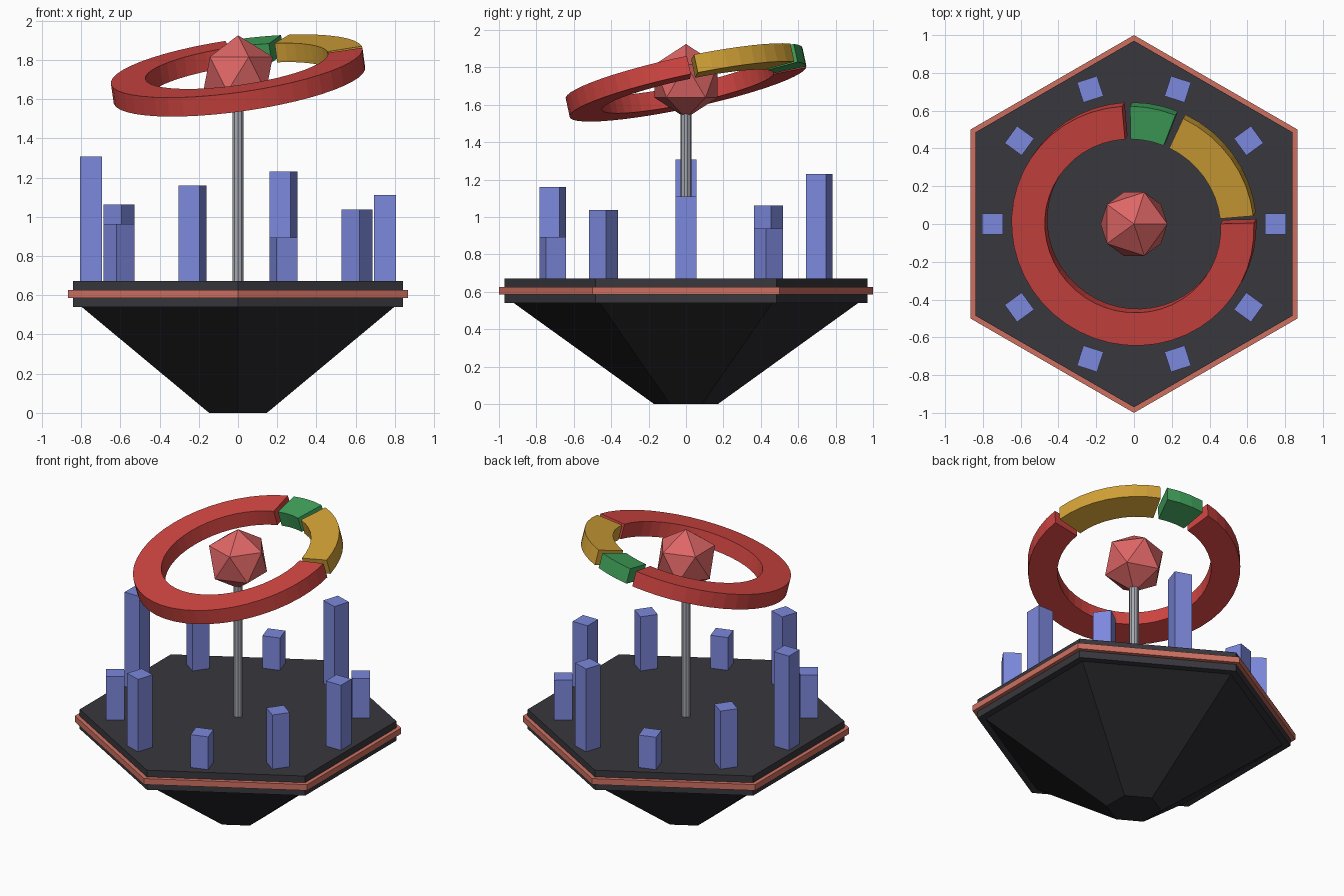
import bpy, bmesh, math
from mathutils import Matrix

if "Cube" in bpy.data.objects:
    bpy.data.objects.remove(bpy.data.objects["Cube"])


def material(name, rgb):
    """Flat colour from sRGB 0-255 values."""
    m = bpy.data.materials.new(name)
    lin = [((c / 255 + 0.055) / 1.055) ** 2.4 for c in rgb]
    m.diffuse_color = (*lin, 1)
    m.use_nodes = True
    m.node_tree.nodes["Principled BSDF"].inputs["Base Color"].default_value = m.diffuse_color
    return m


slate = material("slate", (56, 55, 61))
charcoal = material("charcoal", (42, 41, 45))
copper = material("copper", (206, 112, 97))
blue = material("periwinkle", (124, 136, 220))
grey = material("steel grey", (166, 169, 177))
coral = material("coral", (222, 102, 102))
red = material("red", (208, 69, 65))
gold = material("gold", (211, 162, 55))
green = material("green", (65, 162, 91))


def finish(name, bm, mat):
    bmesh.ops.recalc_face_normals(bm, faces=bm.faces)
    me = bpy.data.meshes.new(name)
    bm.to_mesh(me)
    bm.free()
    me.materials.append(mat)
    ob = bpy.data.objects.new(name, me)
    bpy.context.collection.objects.link(ob)
    return ob


def prism(name, sides, r_low, r_high, z_low, z_high, mat):
    """Upright prism or frustum with a corner on the y axis."""
    bm = bmesh.new()
    rings = []
    for r, z in ((r_low, z_low), (r_high, z_high)):
        angles = [math.pi / 2 + math.tau * i / sides for i in range(sides)]
        rings.append([bm.verts.new((r * math.cos(a), r * math.sin(a), z)) for a in angles])
    for ring in rings:
        bm.faces.new(ring)
    for i in range(sides):
        j = (i + 1) % sides
        bm.faces.new((rings[0][i], rings[0][j], rings[1][j], rings[1][i]))
    return finish(name, bm, mat)


def ring_segment(name, start, end, mat, inner=0.47, outer=0.648, thick=0.1):
    """Rectangular-section arc, angles in degrees."""
    bm = bmesh.new()
    steps = max(3, round((end - start) / 7.5))
    sections = []
    for i in range(steps + 1):
        a = math.radians(start + (end - start) * i / steps)
        sections.append([bm.verts.new((r * math.cos(a), r * math.sin(a), z))
                         for r, z in ((inner, -thick / 2), (outer, -thick / 2),
                                      (outer, thick / 2), (inner, thick / 2))])
    for s, t in zip(sections, sections[1:]):
        for k in range(4):
            n = (k + 1) % 4
            bm.faces.new((s[k], s[n], t[n], t[k]))
    bm.faces.new(sections[0])
    bm.faces.new(sections[-1])
    ob = finish(name, bm, mat)
    ob.location.z = 1.72
    ob.rotation_euler = (math.radians(12), math.radians(-8), 0)
    return ob


# Hexagonal floating base
prism("base_cone", 6, 0.17, 0.92, 0, 0.54, charcoal)
prism("base_slab", 6, 0.97, 0.97, 0.54, 0.672, slate)
prism("base_trim", 6, 1.0, 1.0, 0.587, 0.627, copper)

# Ring of pillars, one every 36 degrees
tops = (1.11, 0.94, 1.23, 0.89, 1.063, 1.307, 0.964, 1.16, 0.893, 1.037)
for i, top in enumerate(tops):
    height = top - 0.66
    bm = bmesh.new()
    bmesh.ops.create_cube(bm, size=1, matrix=(
        Matrix.Rotation(math.radians(36 * i), 4, "Z")
        @ Matrix.Translation((0.75, 0, 0.66 + height / 2))
        @ Matrix.Diagonal((0.112, 0.112, height, 1))))
    finish(f"pillar_{i + 1}", bm, blue)

# Central pole and faceted core
prism("pole", 10, 0.03, 0.03, 0.66, 1.6, grey)
bm = bmesh.new()
bmesh.ops.create_icosphere(bm, subdivisions=1, radius=0.198,
                           matrix=Matrix.Translation((0, 0, 1.727)))
finish("core", bm, coral)

# Tilted ring in three coloured arcs
ring_segment("ring_gold", 4.8, 63.8, gold)
ring_segment("ring_green", 67.7, 89.6, green)
ring_segment("ring_red", 93.4, 361.4, red)
